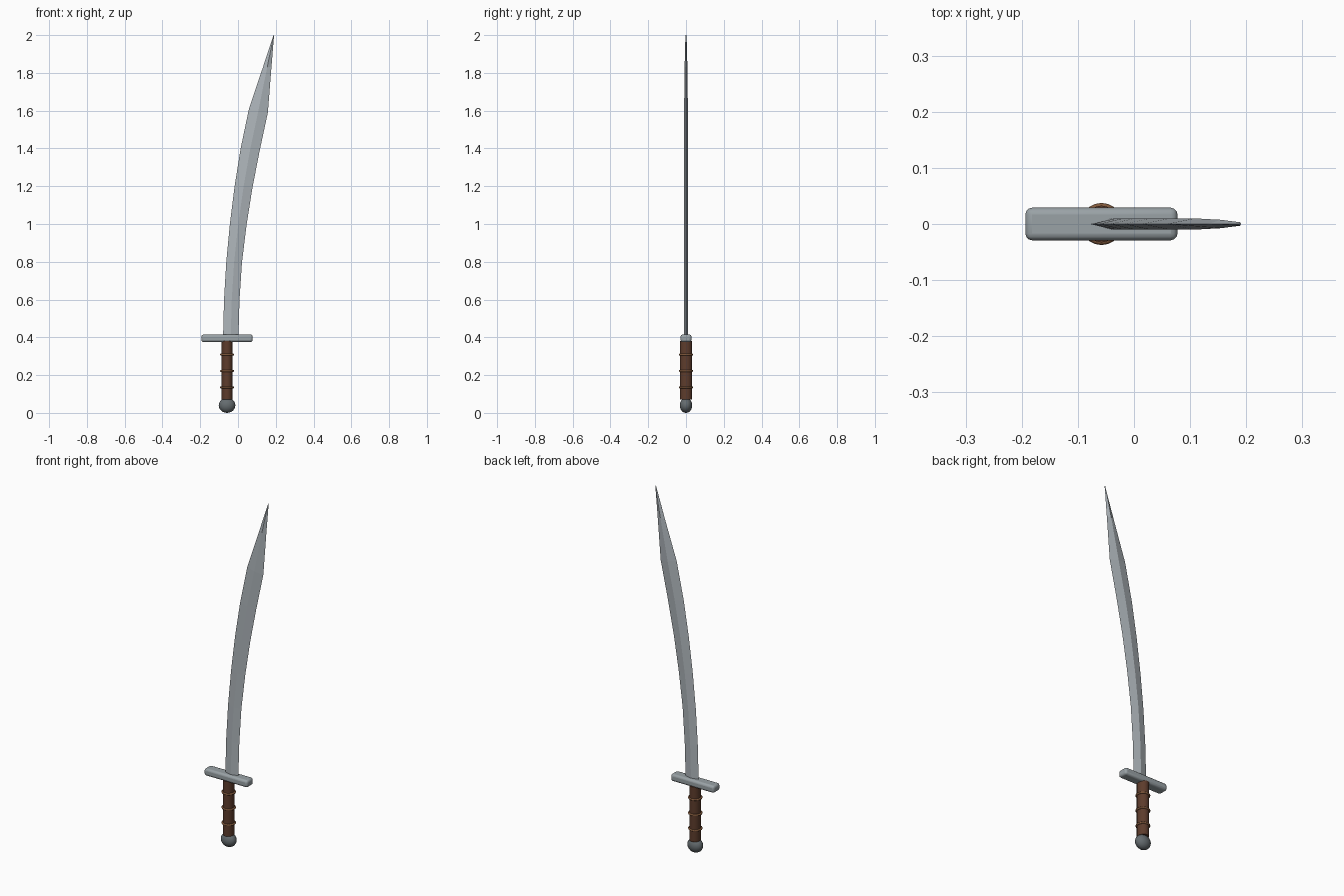
import bpy, bmesh, math

if "Cube" in bpy.data.objects:
    bpy.data.objects.remove(bpy.data.objects["Cube"])

GRIP_X = -0.058


def paint(ob, name, rgb):
    m = bpy.data.materials.get(name) or bpy.data.materials.new(name)
    m.diffuse_color = (*rgb, 1)
    m.use_nodes = True
    m.node_tree.nodes["Principled BSDF"].inputs["Base Color"].default_value = m.diffuse_color
    ob.data.materials.append(m)


def finish(ob, name, angle=35):
    ob.name = name
    bpy.ops.object.transform_apply(location=False, rotation=False, scale=True)
    bpy.ops.object.shade_smooth_by_angle(angle=math.radians(angle))
    return ob


# Blade: diamond sections swept along the curve (z left, x left, z right, x right, half thickness)
sections = [
    (0.400, -0.079, 0.400, 0.002, 0.010),
    (0.600, -0.074, 0.600, 0.008, 0.010),
    (0.800, -0.062, 0.797, 0.021, 0.010),
    (1.000, -0.043, 0.993, 0.045, 0.010),
    (1.200, -0.018, 1.190, 0.076, 0.010),
    (1.400, 0.014, 1.385, 0.114, 0.010),
    (1.610, 0.058, 1.590, 0.158, 0.010),
    (1.830, 0.132, 1.830, 0.177, 0.0075),
    (2.000, 0.188, 2.000, 0.191, 0.003),
]
bm = bmesh.new()
rings = []
for zl, xl, zr, xr, t in sections:
    xm, zm = (xl + xr) / 2, (zl + zr) / 2
    rings.append([bm.verts.new(p) for p in
                  ((xl, 0, zl), (xm, -t, zm), (xr, 0, zr), (xm, t, zm))])
for a, b in zip(rings, rings[1:]):
    for i in range(4):
        j = (i + 1) % 4
        bm.faces.new((a[i], a[j], b[j], b[i]))
bm.faces.new(rings[0][::-1])
bm.faces.new(rings[-1])
bmesh.ops.recalc_face_normals(bm, faces=bm.faces)
mesh = bpy.data.meshes.new("blade")
bm.to_mesh(mesh)
bm.free()
blade = bpy.data.objects.new("blade", mesh)
bpy.context.collection.objects.link(blade)
paint(blade, "steel", (0.42, 0.46, 0.49))

# Crossguard with rounded edges
bpy.ops.mesh.primitive_cube_add(size=1, location=(GRIP_X, 0, 0.395))
guard = bpy.context.object
guard.scale = (0.271, 0.058, 0.040)
finish(guard, "crossguard")
bevel = guard.modifiers.new("bevel", "BEVEL")
bevel.width = 0.012
bevel.segments = 3
paint(guard, "guard_steel", (0.32, 0.36, 0.38))

# Grip
bpy.ops.mesh.primitive_cylinder_add(vertices=16, radius=1, depth=0.31,
                                    location=(GRIP_X, 0, 0.225))
grip = bpy.context.object
grip.scale = (0.029, 0.033, 1)
paint(finish(grip, "grip"), "leather", (0.11, 0.045, 0.025))

# Binding rings
for i, z in enumerate((0.135, 0.222, 0.309)):
    bpy.ops.mesh.primitive_torus_add(major_segments=20, minor_segments=8,
                                     major_radius=0.032, minor_radius=0.0055,
                                     location=(GRIP_X, 0, z))
    paint(finish(bpy.context.object, f"grip_ring_{i + 1}", 60), "binding", (0.22, 0.10, 0.045))

# Pommel
bpy.ops.mesh.primitive_uv_sphere_add(segments=20, ring_count=12, radius=1,
                                     location=(GRIP_X, 0, 0.040))
pommel = bpy.context.object
pommel.scale = (0.044, 0.033, 0.040)
paint(finish(pommel, "pommel"), "dark_steel", (0.13, 0.15, 0.16))
